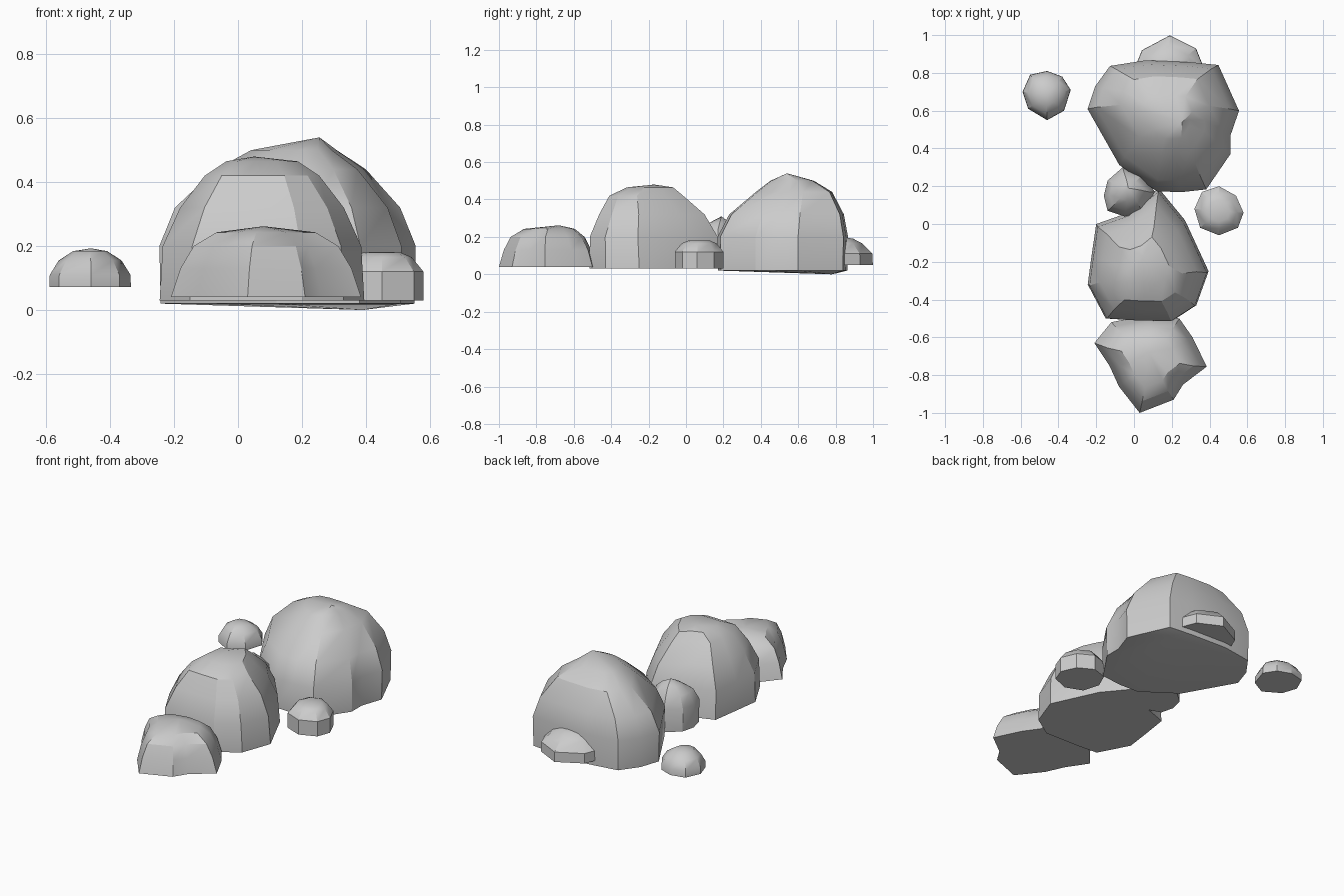
import bpy, bmesh, math


def rock(name, outline, levels, apex, base):
    """Loft the outline through levels (z, scale, dx, dy), closed by a peak and an underside point."""
    n = len(outline)
    cx = (min(p[0] for p in outline) + max(p[0] for p in outline)) / 2
    cy = (min(p[1] for p in outline) + max(p[1] for p in outline)) / 2
    bm = bmesh.new()
    rings = [[bm.verts.new((cx + dx + (x - cx) * s, cy + dy + (y - cy) * s, z))
              for x, y in outline] for z, s, dx, dy in levels]
    for low, high in zip(rings, rings[1:]):
        for i in range(n):
            j = (i + 1) % n
            bm.faces.new((low[i], low[j], high[j], high[i]))
    top, bottom = bm.verts.new(apex), bm.verts.new(base)
    for i in range(n):
        j = (i + 1) % n
        bm.faces.new((rings[-1][i], rings[-1][j], top))
        bm.faces.new((rings[0][j], rings[0][i], bottom))
    bmesh.ops.recalc_face_normals(bm, faces=bm.faces)
    mesh = bpy.data.meshes.new(name)
    bm.to_mesh(mesh)
    bm.free()
    obj = bpy.data.objects.new(name, mesh)
    bpy.context.collection.objects.link(obj)
    bpy.ops.object.select_all(action='DESELECT')
    obj.select_set(True)
    bpy.context.view_layer.objects.active = obj
    bpy.ops.object.shade_smooth_by_angle(angle=math.radians(30))


# Largest boulder at the back
rock("large_boulder",
     [(-.25, .61), (-.08, .31), (.12, .17), (.25, .165), (.385, .18), (.515, .37), (.515, .47),
      (.56, .6), (.45, .845), (.3, .86), (.06, .87), (-.13, .84), (-.21, .73)],
     [(.02, .98, 0, 0), (.2, .99, 0, 0), (.32, .87, 0, .02), (.44, .58, .01, .06),
      (.5, .33, .02, .05)],
     (.255, .54, .54), (.39, .78, 0))

# Middle boulder
rock("middle_boulder",
     [(-.2, 0), (-.225, -.17), (-.245, -.32), (-.15, -.5), (0, -.51), (.2, -.515), (.33, -.43),
      (.395, -.25), (.27, .02), (.13, .19), (-.03, .06)],
     [(.03, 1, 0, 0), (.2, .97, 0, -.01), (.32, .8, 0, -.02), (.42, .56, 0, -.05),
      (.465, .35, 0, -.03)],
     (.05, -.17, .48), (.07, -.17, .03))

# Low front boulder with flared foot
rock("front_boulder",
     [(-.21, -.63), (-.13, -.75), (-.08, -.86), (.03, -1), (.21, -.93), (.26, -.85),
      (.385, -.755), (.31, -.6), (.24, -.5), (.08, -.48), (-.12, -.52)],
     [(.04, 1, 0, 0), (.13, .9, 0, 0), (.2, .76, 0, 0), (.243, .52, 0, .01)],
     (.08, -.68, .262), (.08, -.74, .04))

# Half-hidden stone behind the largest boulder
rock("back_stone",
     [(0, .82), (.08, .75), (.3, .75), (.37, .83), (.33, .93), (.19, 1), (.04, .92)],
     [(.05, .99, 0, 0), (.11, .98, 0, 0), (.165, .7, 0, -.02), (.19, .4, 0, -.03)],
     (.19, .84, .2), (.19, .86, .05))

# Loose stones on the left, right and between the boulders
rock("left_pebble",
     [(-.59, .7), (-.56, .61), (-.46, .55), (-.37, .6), (-.335, .71), (-.38, .78),
      (-.46, .81), (-.55, .79)],
     [(.072, 1, 0, 0), (.11, .99, 0, 0), (.155, .77, 0, 0), (.184, .42, 0, 0)],
     (-.46, .68, .193), (-.46, .68, .072))
rock("right_pebble",
     [(.32, .08), (.35, -.02), (.45, -.06), (.55, -.02), (.58, .06), (.54, .15),
      (.45, .2), (.36, .17)],
     [(.03, 1, 0, 0), (.12, 1, 0, 0), (.165, .72, 0, 0), (.18, .45, 0, 0)],
     (.45, .07, .182), (.45, .07, .03))
rock("wedged_pebble",
     [(-.16, .15), (-.14, .07), (-.05, .04), (.05, .06), (.11, .17), (.05, .27),
      (-.06, .3), (-.14, .23)],
     [(.03, .98, 0, 0), (.17, 1, 0, 0), (.235, .77, 0, 0), (.275, .43, 0, .01)],
     (-.03, .19, .31), (-.03, .17, .03))
